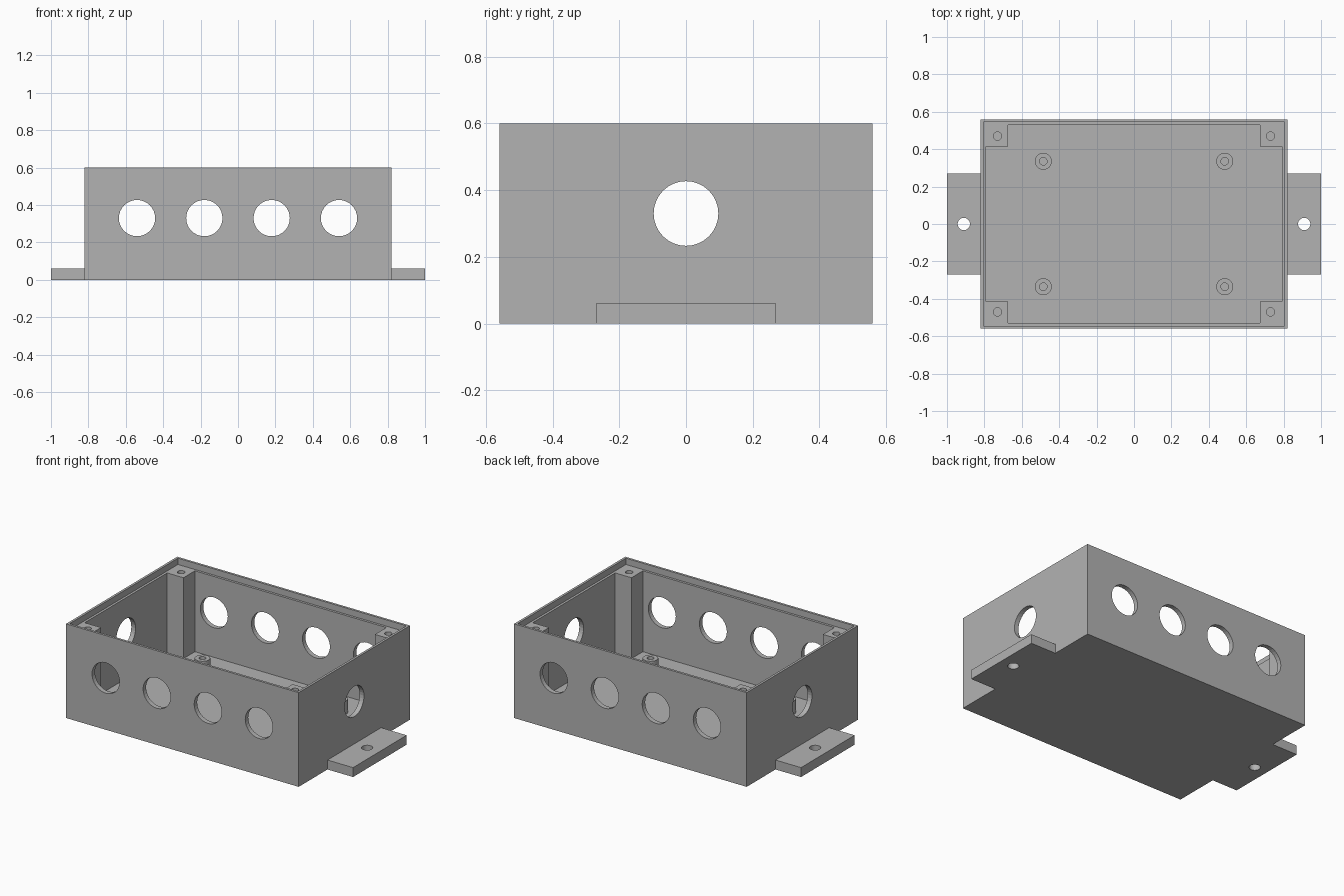
import bpy
import bmesh
from math import pi
from mathutils import Matrix, Vector

if "Cube" in bpy.data.objects:
    bpy.data.objects.remove(bpy.data.objects["Cube"], do_unlink=True)

# Main dimensions
HX, HY, HEIGHT = 0.82, 0.56, 0.60
WALL, LIP = 0.03, 0.015
FLOOR, LIP_Z = 0.045, 0.56
POST = 0.115
SEGMENTS = 32
CORNERS = [(sx, sy) for sx in (-1, 1) for sy in (-1, 1)]

grey = bpy.data.materials.new("plastic grey")
GREY = (0.45, 0.45, 0.45, 1)
grey.diffuse_color = GREY
grey.use_nodes = True
grey.node_tree.nodes["Principled BSDF"].inputs["Base Color"].default_value = GREY


def finish(name, bm):
    bmesh.ops.recalc_face_normals(bm, faces=bm.faces)
    mesh = bpy.data.meshes.new(name)
    bm.to_mesh(mesh)
    bm.free()
    mesh.materials.append(grey)
    obj = bpy.data.objects.new(name, mesh)
    bpy.context.collection.objects.link(obj)
    return obj


def prism(name, outline, z0, z1):
    """Extrude a flat outline from z0 up to z1."""
    bm = bmesh.new()
    face = bm.faces.new([bm.verts.new((x, y, z0)) for x, y in outline])
    top = bmesh.ops.extrude_face_region(bm, geom=[face])["geom"]
    verts = [v for v in top if isinstance(v, bmesh.types.BMVert)]
    bmesh.ops.translate(bm, vec=(0, 0, z1 - z0), verts=verts)
    return finish(name, bm)


def box(name, x0, x1, y0, y1, z0, z1):
    return prism(name, [(x0, y0), (x1, y0), (x1, y1), (x0, y1)], z0, z1)


def cylinders(name, centres, radius, length, axis="Z"):
    turn = {"X": Matrix.Rotation(pi / 2, 4, "Y"),
            "Y": Matrix.Rotation(pi / 2, 4, "X"),
            "Z": Matrix.Identity(4)}[axis]
    bm = bmesh.new()
    for c in centres:
        bmesh.ops.create_cone(bm, cap_ends=True, segments=SEGMENTS,
                              radius1=radius, radius2=radius, depth=length,
                              matrix=Matrix.Translation(Vector(c)) @ turn)
    return finish(name, bm)


def cut(obj, *cutters):
    """Subtract the cutters for good, then discard them."""
    for cutter in cutters:
        mod = obj.modifiers.new("cut", "BOOLEAN")
        mod.operation, mod.solver, mod.object = "DIFFERENCE", "EXACT", cutter
    bpy.context.view_layer.update()
    graph = bpy.context.evaluated_depsgraph_get()
    mesh = bpy.data.meshes.new_from_object(obj.evaluated_get(graph))
    obj.modifiers.clear()
    obj.data = mesh
    for cutter in cutters:
        bpy.data.objects.remove(cutter, do_unlink=True)


# Enclosure: cavity outline leaves a square screw post in each corner
ix, iy = HX - WALL, HY - WALL
px, py = ix - POST, iy - POST
cavity = []
for sx, sy in ((1, 1), (-1, 1), (-1, -1), (1, -1)):
    notch = [(sx * ix, sy * py), (sx * px, sy * py), (sx * px, sy * iy)]
    cavity += notch if sx * sy > 0 else notch[::-1]

enclosure = box("enclosure", -HX, HX, -HY, HY, 0, HEIGHT)
lx, ly = HX - LIP, HY - LIP
cut(enclosure,
    prism("cavity_cutter", cavity, FLOOR, HEIGHT + 0.1),
    box("lip_cutter", -lx, lx, -ly, ly, LIP_Z, HEIGHT + 0.1),
    cylinders("long_wall_hole_cutter",
              [(x, 0, 0.33) for x in (-0.54, -0.18, 0.18, 0.54)], 0.097, 2, "Y"),
    cylinders("end_wall_hole_cutter", [(0, 0, 0.33)], 0.097, 3, "X"),
    cylinders("post_hole_cutter",
              [(sx * 0.73, sy * 0.47, 0.5) for sx, sy in CORNERS], 0.022, 0.4))

# Circuit board standoffs on the floor
for sx, sy in CORNERS:
    name = ("back" if sy > 0 else "front") + ("_left" if sx > 0 else "_right")
    x, y = sx * 0.485, sy * 0.335
    standoff = cylinders(name + "_standoff", [(x, y, 0.085)], 0.045, 0.09)
    cut(standoff, cylinders("screw_cutter", [(x, y, 0.105)], 0.02, 0.11))

# Mounting flanges at both ends
for side, name in ((1, "left_flange"), (-1, "right_flange")):
    x0, x1 = sorted((side * HX, side * 1.0))
    flange = box(name, x0, x1, -0.27, 0.27, 0, 0.06)
    cut(flange, cylinders("bolt_cutter", [(side * 0.91, 0, 0.03)], 0.033, 0.2))
